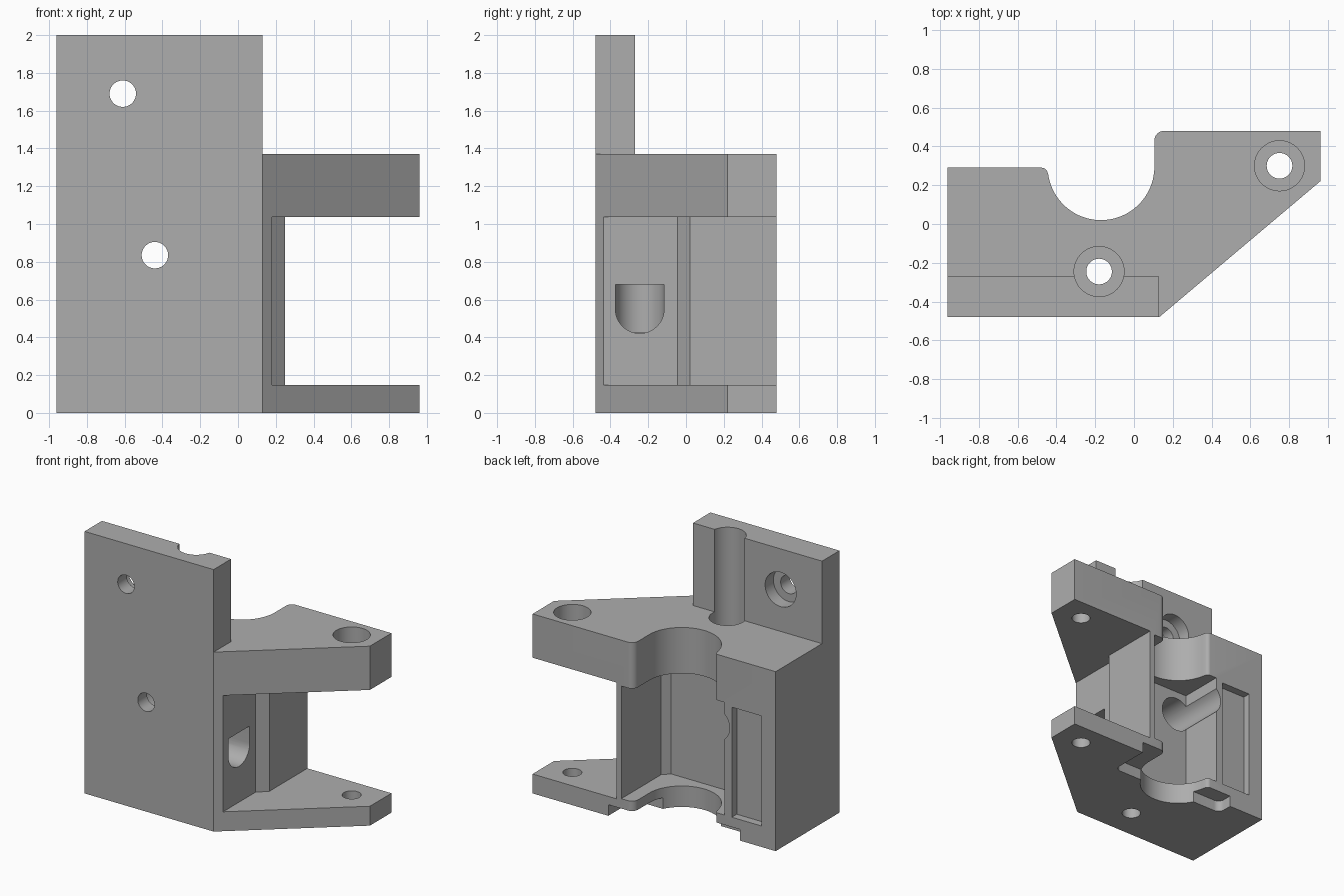
import bpy, bmesh
from math import cos, sin, radians, pi

cube = bpy.data.objects.get("Cube")
if cube:
    bpy.data.objects.remove(cube, do_unlink=True)

grey = bpy.data.materials.new("plain grey")
grey.use_nodes = True
colour = (0.42, 0.42, 0.42, 1)
grey.diffuse_color = colour
grey.node_tree.nodes["Principled BSDF"].inputs["Base Color"].default_value = colour


def prism(name, outline, lo, hi, axis="z"):
    """Extrude a 2D outline between lo and hi along an axis."""
    place = {"x": lambda a, b, c: (c, a, b),
             "y": lambda a, b, c: (a, c, b),
             "z": lambda a, b, c: (a, b, c)}[axis]
    bm = bmesh.new()
    ends = [[bm.verts.new(place(a, b, c)) for a, b in outline] for c in (lo, hi)]
    for ring in ends:
        bm.faces.new(ring)
    n = len(outline)
    for i in range(n):
        j = (i + 1) % n
        bm.faces.new((ends[0][i], ends[0][j], ends[1][j], ends[1][i]))
    bmesh.ops.recalc_face_normals(bm, faces=bm.faces)
    mesh = bpy.data.meshes.new(name)
    bm.to_mesh(mesh)
    bm.free()
    mesh.materials.append(grey)
    ob = bpy.data.objects.new(name, mesh)
    bpy.context.collection.objects.link(ob)
    return ob


def arc(cx, cy, r, start, end, steps):
    angles = [radians(start + (end - start) * i / steps) for i in range(steps + 1)]
    return [(cx + r * cos(a), cy + r * sin(a)) for a in angles]


def box(x0, x1, y0, y1):
    return [(x0, y0), (x1, y0), (x1, y1), (x0, y1)]


def circle(cx, cy, r, n=64):
    return [(cx + r * cos(2 * pi * i / n), cy + r * sin(2 * pi * i / n)) for i in range(n)]


# Bracket body with the half-round bore in its back edge
outline = [(-0.96, -0.48), (0.13, -0.48), (0.96, 0.22), (0.96, 0.48)]
outline += arc(0.155, 0.43, 0.05, 90, 180, 8)
outline += arc(-0.17, 0.295, 0.275, 0, -172, 48)
outline += arc(-0.475, 0.26, 0.03, 10, 90, 6)
outline += [(-0.96, 0.29)]
body = prism("bracket_body", outline, 0, 2)

cutters = []


def cut(*args):
    cutters.append(prism(*args))


# Space behind and beside the tall front plate
cut("upper_step", [(-1.2, -0.27), (0.13, -0.27), (0.13, -0.6),
                   (1.2, -0.6), (1.2, 0.6), (-1.2, 0.6)], 1.37, 2.2)
# Gap between the two side arms
cut("arm_gap", [(0.18, -0.6), (1.2, -0.6), (1.2, 0.6),
                (0.25, 0.6), (0.25, 0.02), (0.18, -0.045)], 0.148, 1.036)
# Housing cavity open to the back
cut("cavity", [(-0.53, -0.05), (0.16, -0.05), (0.21, 0.0),
               (0.21, 0.6), (-0.53, 0.6)], 0.16, 1.02)
# Shallow pocket in the back face
cut("back_pocket", box(-0.84, -0.59, 0.16, 1.0), 0.23, 0.6, "y")
# Round-cornered slot under the lower arm
cut("under_slot", [(0.32, 0.6), (-0.66, 0.6)] + arc(-0.61, 0.22, 0.05, 180, 270, 8)
    + arc(0.27, 0.22, 0.05, 270, 360, 8), -0.1, 0.085)
# Vertical screw holes with counterbores
for x, y in ((-0.18, -0.245), (0.75, 0.3)):
    cut("screw_hole", circle(x, y, 0.066), -0.1, 2.1)
    cut("screw_head", circle(x, y, 0.129), 1.17, 2.15)
# Front screw holes with counterbores from the back
for x, z in ((-0.61, 1.69), (-0.44, 0.835)):
    cut("front_hole", circle(x, z, 0.07), -0.6, 0.6, "y")
    cut("front_head", circle(x, z, 0.131), -0.37, 0.7, "y")
# Side access channel with a round end
cut("nut_channel", [(-0.116, 0.68), (-0.374, 0.68)]
    + arc(-0.245, 0.55, 0.129, 180, 360, 24), -0.18, 0.3, "x")
cut("nut_seat", circle(-0.18, -0.245, 0.128), 0.425, 0.679)

for c in cutters:
    c.hide_render = True
    m = body.modifiers.new(c.name, "BOOLEAN")
    m.operation = "DIFFERENCE"
    m.solver = "EXACT"
    m.object = c

# Bake the cuts, then drop the cutters
bpy.context.view_layer.update()
graph = bpy.context.evaluated_depsgraph_get()
baked = bpy.data.meshes.new_from_object(body.evaluated_get(graph))
body.modifiers.clear()
body.data = baked
baked.materials.clear()
baked.materials.append(grey)
for p in baked.polygons:
    p.material_index = 0
for c in cutters:
    bpy.data.objects.remove(c, do_unlink=True)

bpy.ops.object.select_all(action="DESELECT")
body.select_set(True)
bpy.context.view_layer.objects.active = body
bpy.ops.object.shade_smooth_by_angle(angle=radians(25))
